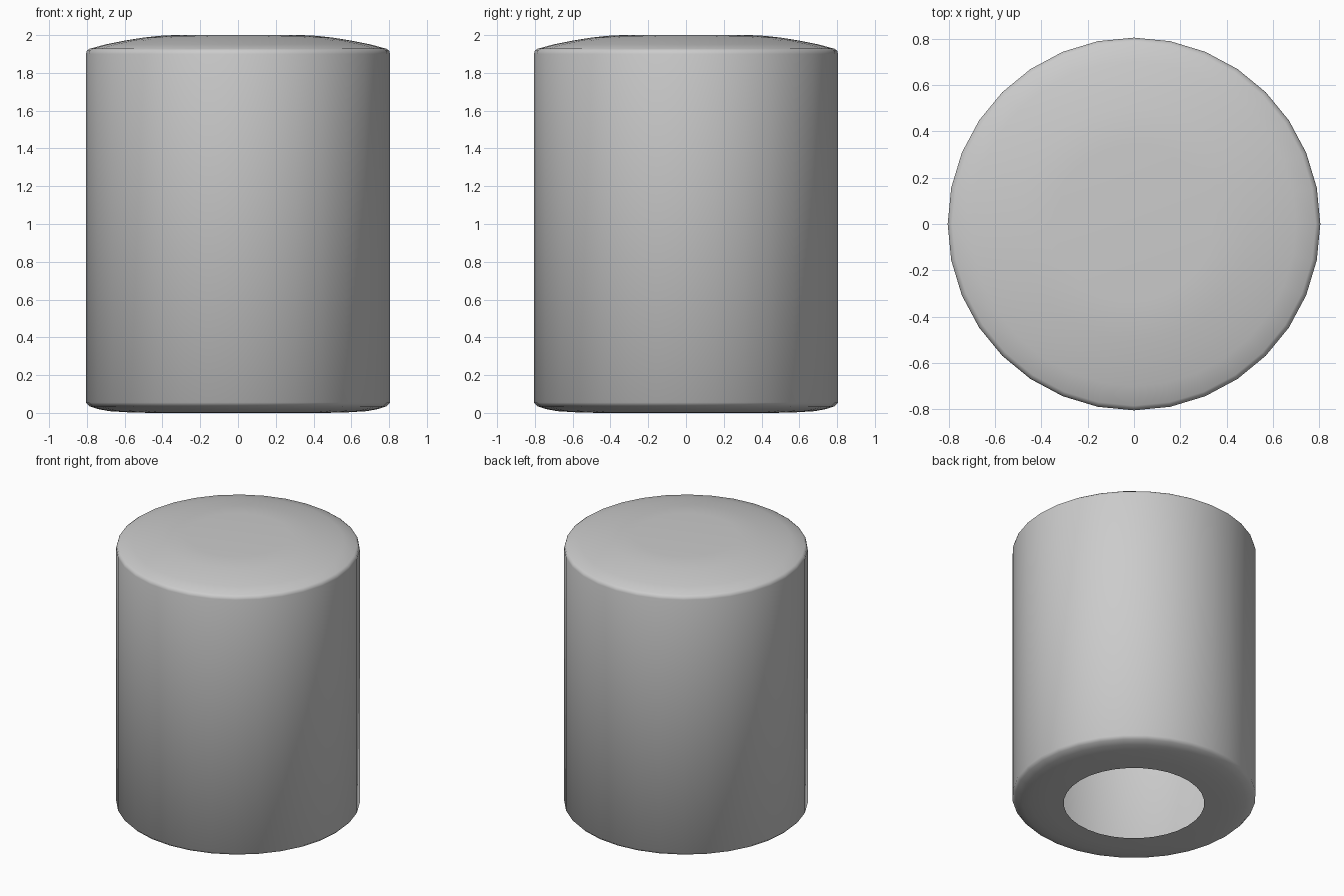
import bpy
import bmesh
from math import cos, sin, tau, radians

if "Cube" in bpy.data.objects:
    bpy.data.objects.remove(bpy.data.objects["Cube"])

SIDES = 32

# Half-section (radius, height): open bottom rim, wall, rounded shoulder, shallow dome
PROFILE = [
    (0.465, 0.0), (0.58, 0.003), (0.68, 0.009), (0.74, 0.02), (0.785, 0.035),
    (0.805, 0.055),
    (0.805, 1.90), (0.80, 1.918), (0.785, 1.928),
    (0.70, 1.951), (0.60, 1.971), (0.50, 1.987), (0.42, 1.996), (0.34, 2.0),
]


def lathe(name, profile):
    """Revolve a half-section around z and cap its last ring."""
    bm = bmesh.new()
    rings = [[bm.verts.new((r * cos(tau * i / SIDES), r * sin(tau * i / SIDES), z))
              for i in range(SIDES)] for r, z in profile]
    for low, high in zip(rings, rings[1:]):
        for i in range(SIDES):
            j = (i + 1) % SIDES
            bm.faces.new((low[i], low[j], high[j], high[i]))
    bm.faces.new(rings[-1])
    mesh = bpy.data.meshes.new(name)
    bm.to_mesh(mesh)
    bm.free()
    obj = bpy.data.objects.new(name, mesh)
    bpy.context.collection.objects.link(obj)
    return obj


# Hollow cap with a round opening in its underside
cap = lathe("hollow_cap", PROFILE)
bpy.context.view_layer.objects.active = cap
cap.select_set(True)
bpy.ops.object.shade_smooth_by_angle(angle=radians(60))
